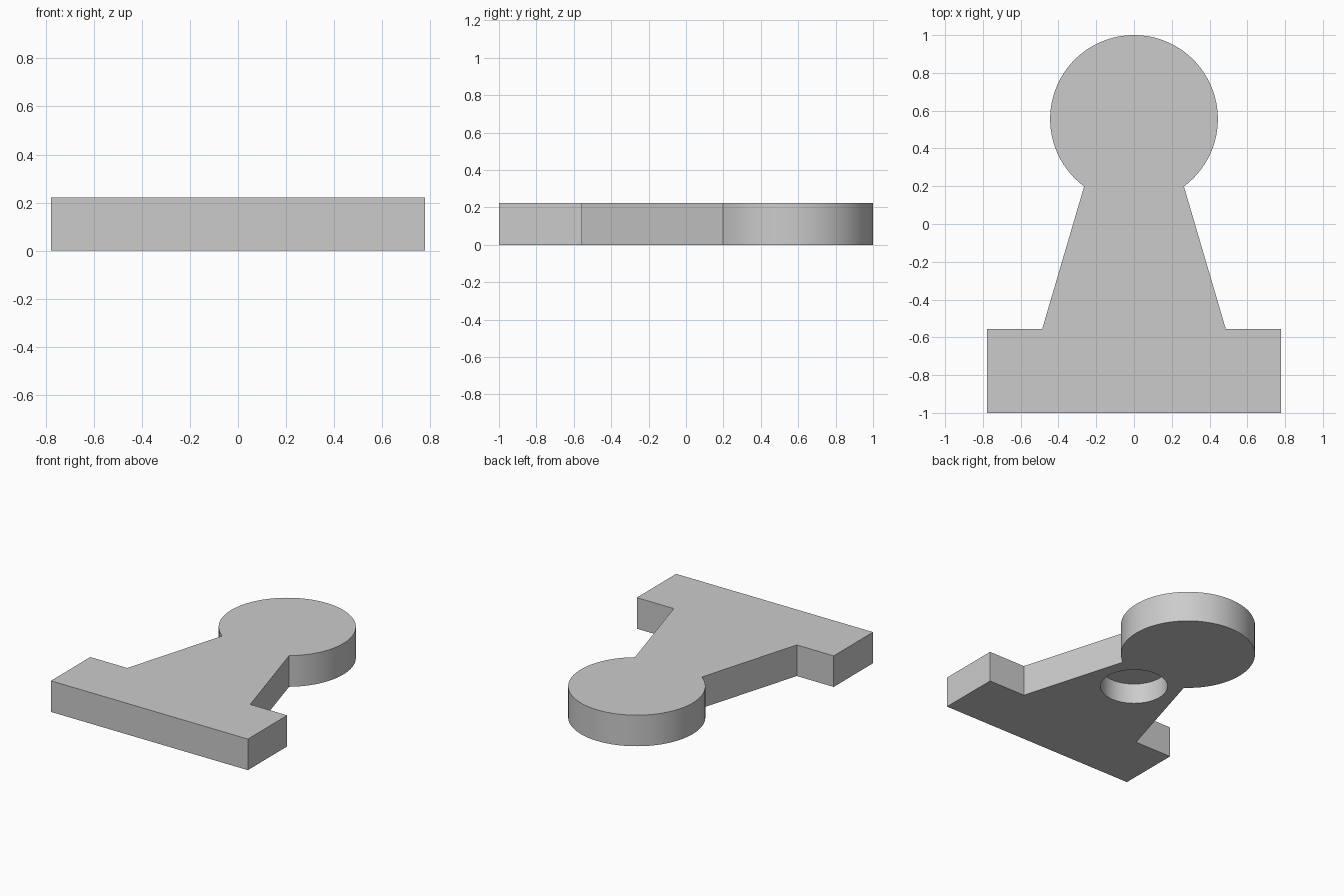
import bpy, bmesh, math

if "Cube" in bpy.data.objects:
    bpy.data.objects.remove(bpy.data.objects["Cube"])

THICK = 0.222
HEAD_R, HEAD_Y = 0.444, 0.556
NECK = (0.264, 0.199)

grey = bpy.data.materials.new("plain grey")
grey.diffuse_color = (0.6, 0.6, 0.6, 1)
grey.use_nodes = True
grey.node_tree.nodes["Principled BSDF"].inputs["Base Color"].default_value = grey.diffuse_color


def extrude_outline(name, points, z0, z1):
    """Solid prism from a counter-clockwise outline."""
    bm = bmesh.new()
    face = bm.faces.new([bm.verts.new((x, y, z0)) for x, y in points])
    top = bmesh.ops.extrude_face_region(bm, geom=[face])["geom"]
    for v in (g for g in top if isinstance(g, bmesh.types.BMVert)):
        v.co.z = z1
    bmesh.ops.recalc_face_normals(bm, faces=bm.faces)
    mesh = bpy.data.meshes.new(name)
    bm.to_mesh(mesh)
    bm.free()
    obj = bpy.data.objects.new(name, mesh)
    bpy.context.collection.objects.link(obj)
    mesh.materials.append(grey)
    return obj


# Pawn outline: foot bar, tapered body, round head
right = [(0.778, -1), (0.778, -0.556), (0.486, -0.556)]
start = math.atan2(NECK[1] - HEAD_Y, NECK[0])
sweep = math.pi - 2 * start
STEPS = 96
head = [(HEAD_R * math.cos(start + sweep * i / STEPS),
         HEAD_Y + HEAD_R * math.sin(start + sweep * i / STEPS)) for i in range(STEPS + 1)]
left = [(-x, y) for x, y in reversed(right)]
pawn = extrude_outline("pawn_plate", right + head + left, 0, THICK)

# Blind round socket in the underside
circle = [(0.222 * math.cos(2 * math.pi * i / 64), 0.222 * math.sin(2 * math.pi * i / 64))
          for i in range(64)]
cutter = extrude_outline("socket_cutter", circle, -0.1, 0.147)
cutter.hide_render = True
cut = pawn.modifiers.new("socket", "BOOLEAN")
cut.operation, cut.solver, cut.object = "DIFFERENCE", "EXACT", cutter

bpy.context.view_layer.objects.active = pawn
pawn.select_set(True)
cutter.select_set(False)
bpy.ops.object.modifier_apply(modifier=cut.name)
bpy.data.objects.remove(cutter)

# Smooth round walls, crisp edges
bpy.ops.object.shade_smooth_by_angle(angle=math.radians(30))
